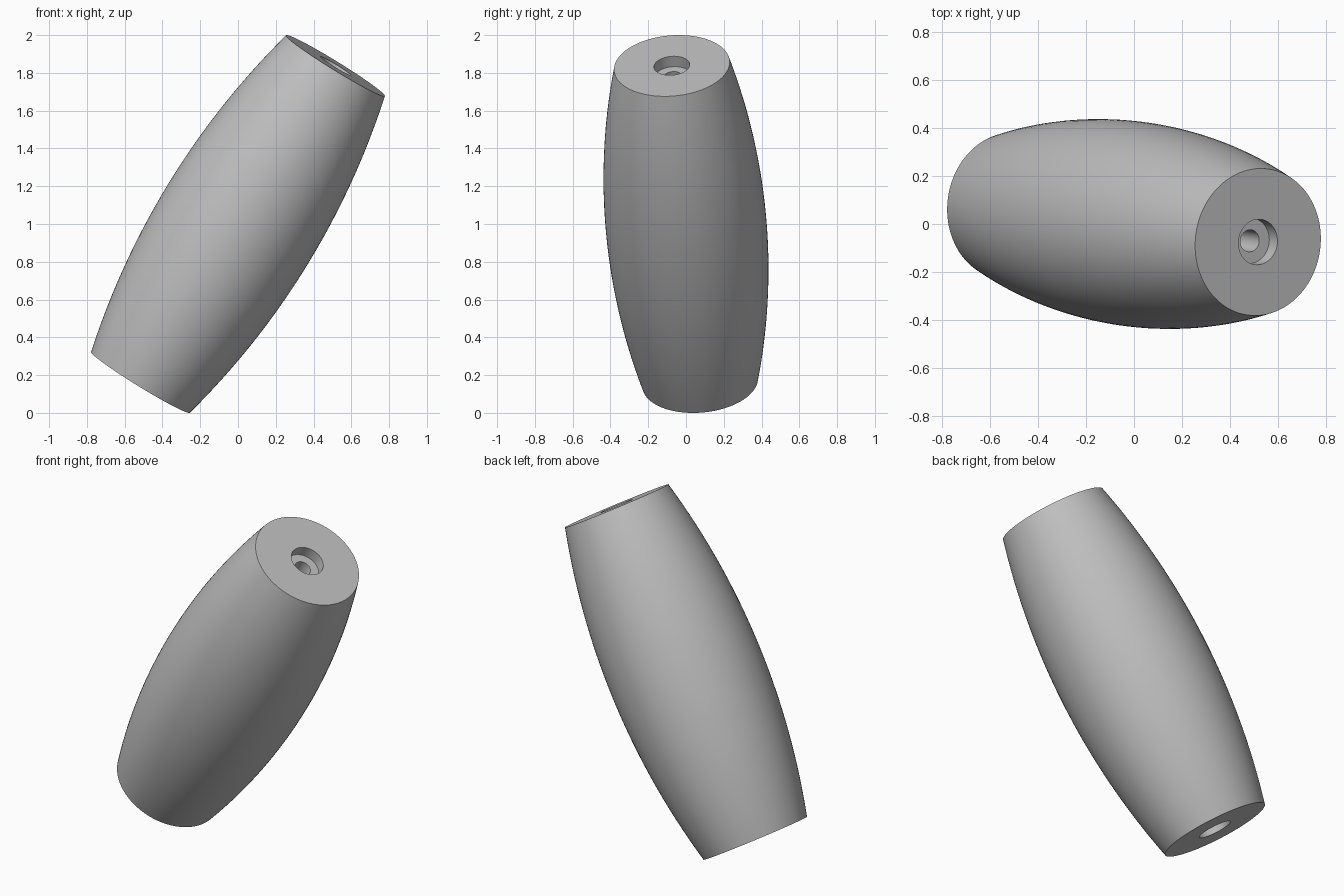
import bpy, bmesh, math
from mathutils import Vector, Matrix

cube = bpy.data.objects.get("Cube")
if cube:
    bpy.data.objects.remove(cube, do_unlink=True)

SEGMENTS = 96
top = Vector((0.516, -0.075, 1.838))       # centre of the upper end cap
bottom = Vector((-0.516, 0.075, 0.162))    # centre of the lower end cap
half = (top - bottom).length / 2
end_r, mid_r = 0.307, 0.426
bore_r, hole_r, bore_depth = 0.095, 0.046, 0.065

# Barrel outline: a circular arc between the two end caps
bulge = mid_r - end_r
arc_r = (half ** 2 + bulge ** 2) / (2 * bulge)
sweep = math.asin(half / arc_r)
steps = 40
outline = []
for i in range(steps + 1):
    a = sweep * (2 * i / steps - 1)
    outline.append((mid_r - arc_r * (1 - math.cos(a)), arc_r * math.sin(a)))

# Stepped bore: wide recess at each end, narrow hole through the middle
floor = half - bore_depth
outline += [(bore_r, half), (bore_r, floor), (hole_r, floor),
            (hole_r, -floor), (bore_r, -floor), (bore_r, -half)]

# Lathe the closed outline around the axis
bm = bmesh.new()
rings = []
for s in range(SEGMENTS):
    t = math.tau * s / SEGMENTS
    rings.append([bm.verts.new((r * math.cos(t), r * math.sin(t), z)) for r, z in outline])
n = len(outline)
for s in range(SEGMENTS):
    a, b = rings[s], rings[(s + 1) % SEGMENTS]
    for i in range(n):
        j = (i + 1) % n
        bm.faces.new((a[i], b[i], b[j], a[j]))
bmesh.ops.recalc_face_normals(bm, faces=bm.faces)

# Lean the axis and centre it between the caps
tilt = (top - bottom).to_track_quat('Z', 'Y').to_matrix().to_4x4()
bm.transform(Matrix.Translation((top + bottom) / 2) @ tilt)
mesh = bpy.data.meshes.new("barrel_handle")
bm.to_mesh(mesh)
bm.free()

handle = bpy.data.objects.new("barrel_handle", mesh)
bpy.context.collection.objects.link(handle)

# Plain grey material
grey = bpy.data.materials.new("plain grey")
grey.use_nodes = True
colour = (0.52, 0.52, 0.52, 1)
grey.diffuse_color = colour
grey.node_tree.nodes["Principled BSDF"].inputs["Base Color"].default_value = colour
mesh.materials.append(grey)

# Smooth sides with crisp cap and bore edges
bpy.ops.object.select_all(action='DESELECT')
handle.select_set(True)
bpy.context.view_layer.objects.active = handle
bpy.ops.object.shade_smooth_by_angle(angle=math.radians(30))
